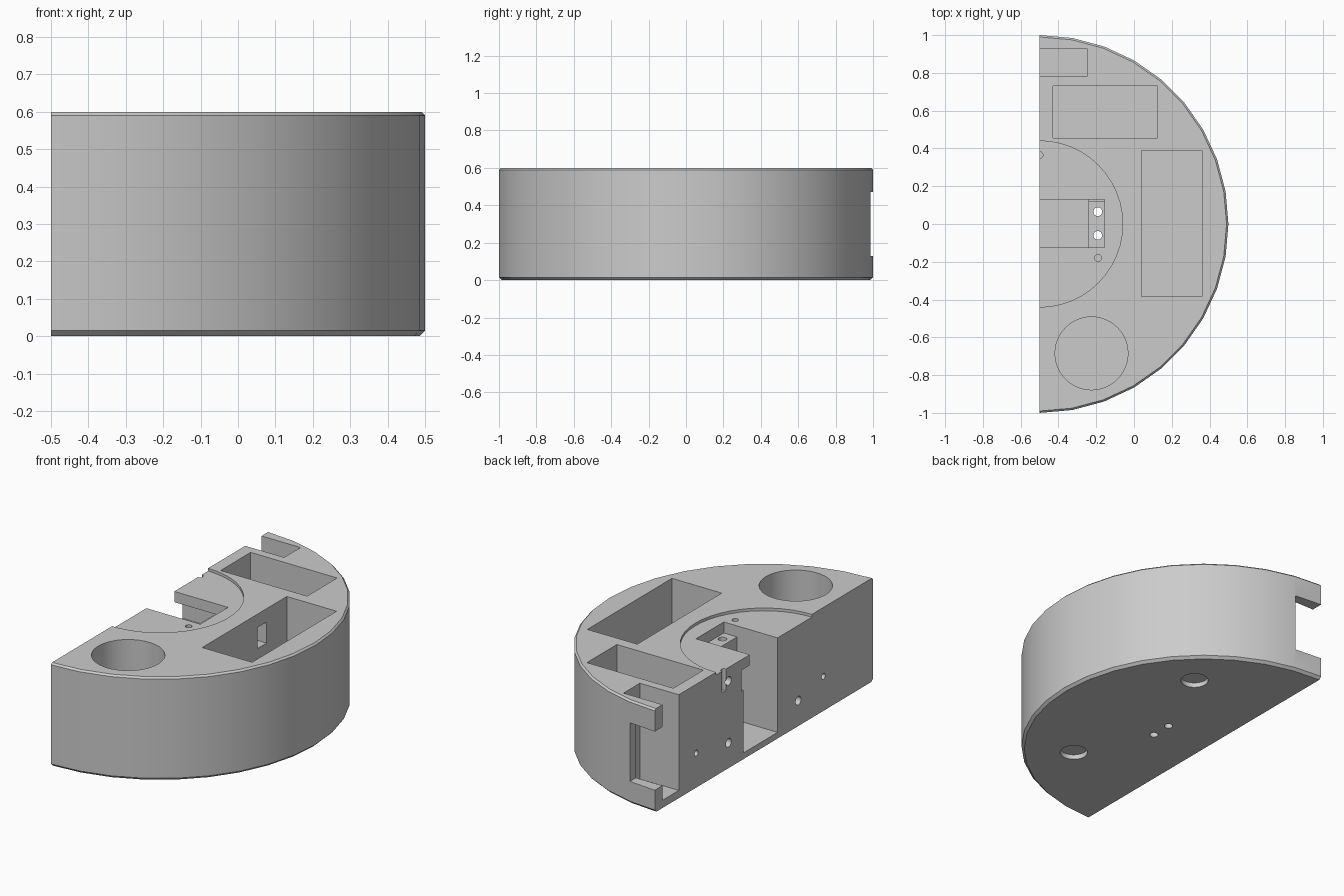
import bpy, bmesh, math
from mathutils import Matrix, Vector

if "Cube" in bpy.data.objects:
    bpy.data.objects.remove(bpy.data.objects["Cube"])

grey = bpy.data.materials.new("plain_grey")
grey.use_nodes = True
grey.diffuse_color = (0.6, 0.6, 0.6, 1)
grey.node_tree.nodes["Principled BSDF"].inputs["Base Color"].default_value = (0.6, 0.6, 0.6, 1)

FLAT = -0.5     # x of the flat side
TOP = 0.6
FLOOR = 0.045   # floor height of the deep pockets
OUT = 0.2       # how far cutters reach outside the body


def make_object(name, bm):
    bmesh.ops.recalc_face_normals(bm, faces=bm.faces)
    mesh = bpy.data.meshes.new(name)
    bm.to_mesh(mesh)
    bm.free()
    mesh.materials.append(grey)
    obj = bpy.data.objects.new(name, mesh)
    bpy.context.scene.collection.objects.link(obj)
    return obj


def half_disc(name, layers, steps=18):
    """Stacked half circles, given as (height, radius)."""
    bm = bmesh.new()
    rings = []
    for z, r in layers:
        angles = [math.pi * (i / steps - 0.5) for i in range(steps + 1)]
        rings.append([bm.verts.new((FLAT + r * math.cos(a), r * math.sin(a), z)) for a in angles])
    for low, high in zip(rings, rings[1:]):
        for i in range(steps):
            bm.faces.new((low[i], low[i + 1], high[i + 1], high[i]))
    bm.faces.new(rings[0])
    bm.faces.new(rings[-1])
    bm.faces.new([r[0] for r in rings] + [r[-1] for r in reversed(rings)])
    return make_object(name, bm)


body = half_disc("half_round_body", [(0, 0.985), (0.015, 1), (0.59, 1), (TOP, 0.99)])


def cut(cutter):
    cutter.hide_render = True
    mod = body.modifiers.new("cut", "BOOLEAN")
    mod.operation = "DIFFERENCE"
    mod.solver = "EXACT"
    mod.object = cutter
    bpy.context.view_layer.objects.active = body
    bpy.ops.object.modifier_apply(modifier=mod.name)
    bpy.data.objects.remove(cutter)


def cut_box(name, x, y, z):
    bm = bmesh.new()
    lo, hi = Vector((x[0], y[0], z[0])), Vector((x[1], y[1], z[1]))
    size = Matrix.Diagonal((*(hi - lo), 1))
    bmesh.ops.create_cube(bm, size=1, matrix=Matrix.Translation((lo + hi) / 2) @ size)
    cut(make_object(name, bm))


def cut_round(name, start, end, radius, sides=24):
    bm = bmesh.new()
    a, b = Vector(start), Vector(end)
    turn = (b - a).to_track_quat("Z", "Y").to_matrix().to_4x4()
    bmesh.ops.create_cone(bm, cap_ends=True, segments=sides, radius1=radius, radius2=radius,
                          depth=(b - a).length, matrix=Matrix.Translation((a + b) / 2) @ turn)
    cut(make_object(name, bm))


UP = TOP + OUT
SIDE = FLAT - OUT

# Shallow round recess around the centre
cut_round("round_recess", (FLAT, 0, TOP - 0.016), (FLAT, 0, UP), 0.44, 48)

# Deep pockets open at the top
cut_box("long_pocket", (0.04, 0.36), (-0.385, 0.39), (FLOOR, UP))
cut_box("wide_pocket", (-0.43, 0.125), (0.455, 0.73), (FLOOR, UP))
cut_round("round_pocket", (-0.225, -0.685, FLOOR), (-0.225, -0.685, UP), 0.193, 48)

# End slot with a window through the curved wall
cut_box("end_slot", (SIDE, -0.25), (0.78, 0.93), (FLOOR, UP))
cut_box("end_window", (SIDE, -0.33), (0.9, 1 + OUT), (0.13, 0.47))

# Centre slot: shallow shelf, deep well and a side channel under the lip
cut_box("centre_shelf", (SIDE, -0.155), (-0.125, 0.13), (0.52, UP))
cut_box("centre_well", (SIDE, -0.24), (-0.125, 0.185), (0.036, 0.521))
cut_box("cable_channel", (SIDE, 0.1), (0.12, 0.205), (0.4, 0.522))

# Screw holes through the shelf and into the recess
for y in (-0.06, 0.065):
    cut_round("shelf_hole", (-0.192, y, -OUT), (-0.192, y, UP), 0.023)
for x, y in ((-0.19, -0.18), (FLAT, 0.365)):
    cut_round("recess_hole", (x, y, 0.46), (x, y, UP), 0.018)

# Horizontal holes in the flat side
for y, z, r in ((0.324, 0.506, 0.025), (0.324, 0.147, 0.025), (-0.315, 0.147, 0.025),
                (0.62, 0.2, 0.017), (-0.546, 0.2, 0.017)):
    cut_round("side_hole", (SIDE, y, z), (FLAT + 0.15, y, z), r)

# Shallow round sockets underneath
for y in (-0.49, 0.54):
    cut_round("base_socket", (0.02, y, -OUT), (0.02, y, 0.028), 0.075, 32)

bpy.ops.object.select_all(action="DESELECT")
body.select_set(True)
bpy.context.view_layer.objects.active = body
bpy.ops.object.shade_smooth_by_angle(angle=math.radians(25))
